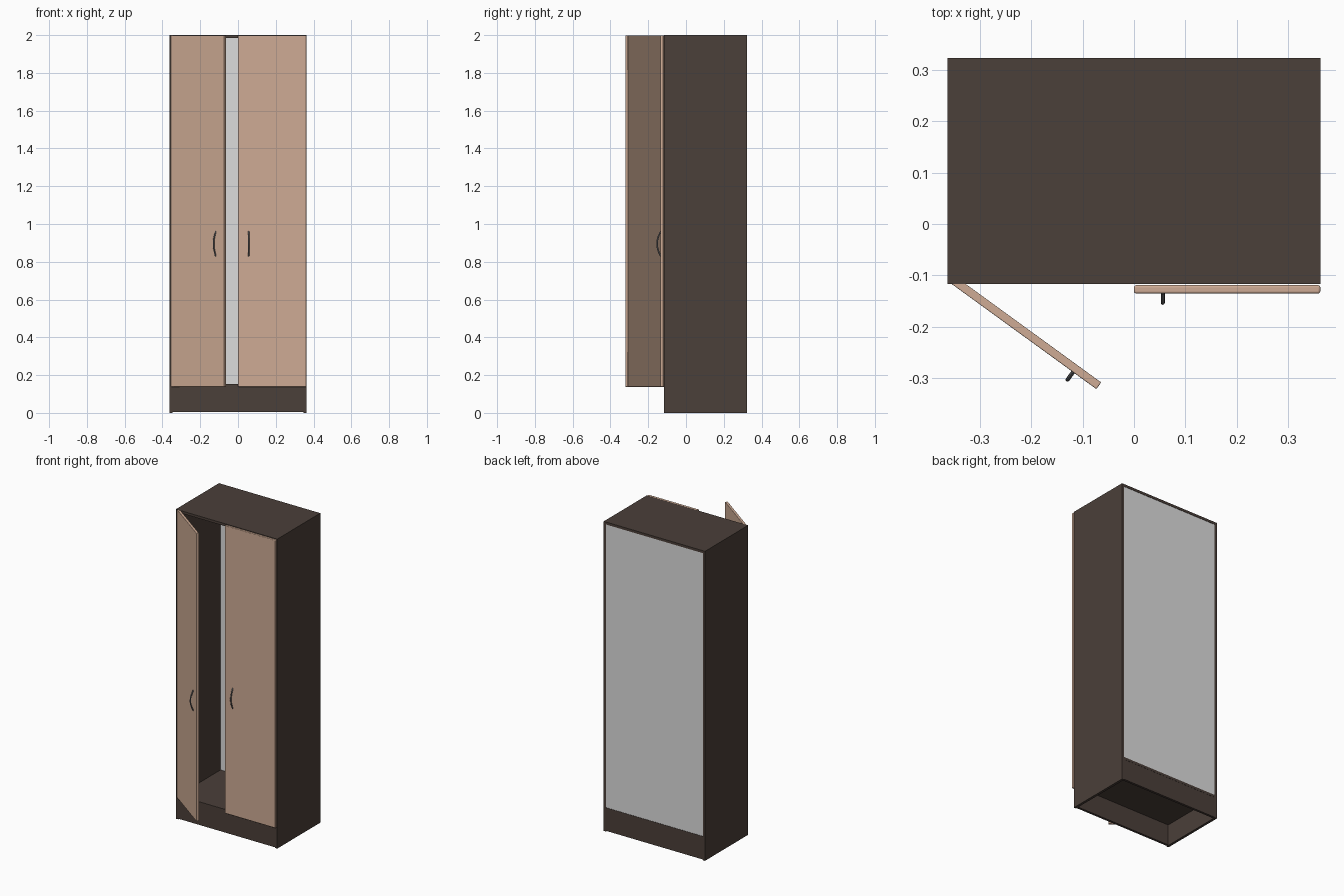
import bpy
import math
from mathutils import Matrix, Vector

cube = bpy.data.objects.get("Cube")
if cube:
    bpy.data.objects.remove(cube, do_unlink=True)


def material(name, colour):
    mat = bpy.data.materials.new(name)
    mat.use_nodes = True
    mat.diffuse_color = (*colour, 1)
    bsdf = next(n for n in mat.node_tree.nodes if n.type == 'BSDF_PRINCIPLED')
    bsdf.inputs["Base Color"].default_value = (*colour, 1)
    return mat


DARK = material("dark brown wood", (0.07, 0.05, 0.041))
TAN = material("light tan wood", (0.62, 0.41, 0.3))
WHITE = material("pale grey board", (0.72, 0.72, 0.72))
METAL = material("grey metal", (0.16, 0.16, 0.17))


def box(name, low, high, mat, bevel=0.0):
    """Box between two corners, with its origin at the world origin."""
    low, high = Vector(low), Vector(high)
    bpy.ops.mesh.primitive_cube_add(size=1)
    ob = bpy.context.object
    ob.name = name
    ob.data.transform(Matrix.Translation((low + high) / 2)
                      @ Matrix.Diagonal((*(high - low), 1)))
    ob.data.materials.append(mat)
    if bevel:
        mod = ob.modifiers.new("rounded edges", 'BEVEL')
        mod.width = bevel
        mod.segments = 3
        bpy.ops.object.shade_smooth_by_angle()
    return ob


def bow_handle(name):
    """Bowed bar on the face y = 0, reaching towards -y."""
    curve = bpy.data.curves.new(name, 'CURVE')
    curve.dimensions = '3D'
    curve.bevel_depth = 0.004
    curve.bevel_resolution = 2
    curve.use_fill_caps = True
    spline = curve.splines.new('POLY')
    steps = 14
    spline.points.add(steps)
    for i, point in enumerate(spline.points):
        t = 2 * i / steps - 1
        point.co = (0, 0.002 - 0.02 * (1 - t * t), 0.066 * t, 1)
    spline.use_smooth = True
    curve.materials.append(METAL)
    ob = bpy.data.objects.new(name, curve)
    bpy.context.collection.objects.link(ob)
    return ob


W, FRONT, BACK, T = 0.362, -0.117, 0.323, 0.016
INNER = W - T
BASE, TOP = 0.138, 2.0

# Carcass
for side, s in (("left", 1), ("right", -1)):
    xs = sorted((s * INNER, s * W))
    box(side + "_side_panel", (xs[0], FRONT, 0), (xs[1], BACK, TOP - T), DARK)
box("top_panel", (-W, FRONT, TOP - T), (W, BACK, TOP), DARK)
box("bottom_panel", (-INNER, FRONT, BASE), (INNER, BACK, BASE + T), DARK)
box("front_plinth", (-INNER, FRONT + 0.001, 0.004), (INNER, FRONT + T, BASE), DARK)
box("back_plinth", (-INNER, BACK - T, 0.004), (INNER, BACK - 0.001, BASE), DARK)
box("back_board", (-INNER, BACK - 0.006, BASE + T), (INNER, BACK - 0.002, TOP - T), WHITE)

# Closed door
DOOR_T, HANDLE_Z, INSET = 0.016, 0.895, 0.056
box("left_door", (0, FRONT - 0.002 - DOOR_T, BASE), (W, FRONT - 0.002, TOP - 0.001),
    TAN, 0.004)
bow_handle("left_handle").location = (INSET, FRONT - 0.002 - DOOR_T, HANDLE_Z)

# Open door, swung about its outer edge
LENGTH = 0.357
swing = Matrix.Translation((-W, -0.111, 0)) @ Matrix.Rotation(math.radians(-36), 4, 'Z')
door = box("right_door", (0, 0, BASE), (LENGTH, DOOR_T, TOP - 0.001), TAN, 0.002)
door.matrix_world = swing
bow_handle("right_handle").matrix_world = swing @ Matrix.Translation(
    (LENGTH - INSET, 0, HANDLE_Z))
